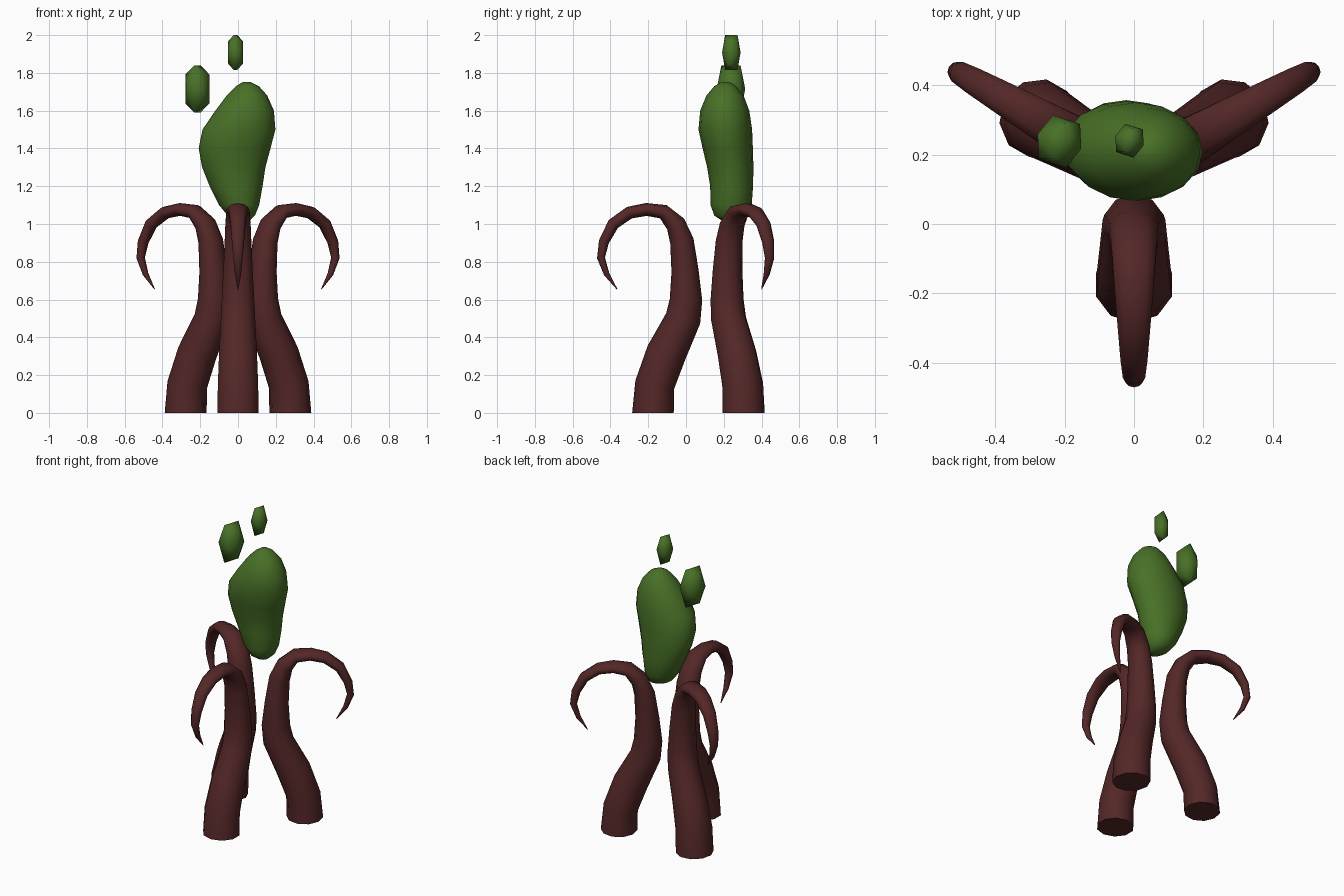
import bpy, bmesh, math
from mathutils import Vector, Matrix

cube = bpy.data.objects.get("Cube")
if cube:
    bpy.data.objects.remove(cube)

CENTRE_Y = 0.145  # axis shared by the three tentacles


def material(name, colour):
    mat = bpy.data.materials.new(name)
    mat.use_nodes = True
    mat.diffuse_color = (*colour, 1)
    mat.node_tree.nodes["Principled BSDF"].inputs["Base Color"].default_value = (*colour, 1)
    return mat


brown = material("dark red brown", (0.088, 0.020, 0.020))
green = material("moss green", (0.065, 0.162, 0.020))


def finish(name, bm, mat, angle=50):
    bmesh.ops.recalc_face_normals(bm, faces=bm.faces)
    mesh = bpy.data.meshes.new(name)
    bm.to_mesh(mesh)
    bm.free()
    mesh.materials.append(mat)
    mesh.shade_smooth()
    mesh.set_sharp_from_angle(angle=math.radians(angle))
    obj = bpy.data.objects.new(name, mesh)
    bpy.context.collection.objects.link(obj)
    return obj


def loft(rings):
    """Skin a list of point rings and cap both ends."""
    bm = bmesh.new()
    loops = [[bm.verts.new(p) for p in ring] for ring in rings]
    count = len(loops[0])
    for a, b in zip(loops, loops[1:]):
        for i in range(count):
            j = (i + 1) % count
            bm.faces.new((a[i], a[j], b[j], b[i]))
    bm.faces.new(loops[0])
    bm.faces.new(loops[-1])
    return bm


def ellipse(centre, u, v, sides):
    steps = [math.tau * i / sides for i in range(sides)]
    return [centre + u * math.cos(t) + v * math.sin(t) for t in steps]


# Tentacle path: y, z, radius in the bending plane, radius sideways
path = [
    (-.175, 0, .11, .115), (-.165, .15, .105, .112), (-.105, .315, .106, .105),
    (-.015, .50, .094, .095), (0, .60, .086, .09), (-.005, .75, .072, .082),
    (-.022, .91, .063, .074), (-.055, 1.0, .053, .07), (-.12, 1.065, .039, .064),
    (-.21, 1.077, .034, .057), (-.30, 1.06, .033, .049), (-.385, 1.0, .032, .041),
    (-.435, .905, .027, .034), (-.45, .82, .021, .026), (-.42, .735, .015, .017),
    (-.365, .655, .002, .002),
]


def tentacle(name, turn):
    points = [Vector((0, y - CENTRE_Y, z)) for y, z, _, _ in path]
    spin = Matrix.Rotation(math.radians(turn), 3, "Z")
    shift = Vector((0, CENTRE_Y, 0))
    side = Vector((1, 0, 0))
    rings = []
    for i, p in enumerate(points):
        ahead, behind = points[min(i + 1, len(points) - 1)], points[max(i - 1, 0)]
        tangent = (ahead - p).normalized() + (p - behind).normalized()
        if i == 0:
            tangent = Vector((0, 0, 1))
        across = tangent.normalized().cross(side)
        ring = ellipse(p, across * path[i][2], side * path[i][3], 10)
        rings.append([spin @ q + shift for q in ring])
    finish(name, loft(rings), brown)


for name, turn in (("front_tentacle", 0), ("left_tentacle", 120), ("right_tentacle", 240)):
    tentacle(name, turn)

# Leaning body: height, x limits, y limits
body = [
    (1.018, -.01, .06, .19, .26), (1.045, -.055, .09, .15, .32),
    (1.10, -.10, .112, .13, .348), (1.20, -.15, .13, .128, .355),
    (1.30, -.19, .145, .112, .357), (1.40, -.208, .172, .088, .354),
    (1.50, -.188, .198, .066, .350), (1.60, -.12, .19, .075, .335),
    (1.68, -.06, .155, .108, .305), (1.73, -.01, .11, .15, .265),
    (1.752, .025, .065, .19, .23),
]
rings = []
for z, x0, x1, y0, y1 in body:
    middle = Vector(((x0 + x1) / 2, (y0 + y1) / 2, z))
    rings.append(ellipse(middle, Vector(((x1 - x0) / 2, 0, 0)), Vector((0, (y1 - y0) / 2, 0)), 16))
finish("body_blob", loft(rings), green, 70)


def droplet(name, centre, width, height):
    """Stretched icosahedron standing on an edge."""
    g = (1 + math.sqrt(5)) / 2
    bm = bmesh.new()
    for a in (-1, 1):
        for b in (-1, 1):
            for p in ((a, b * g, 0), (a * g, 0, b), (0, a * 1.3, b * g)):
                bm.verts.new((p[0] * width, p[1] * width, p[2] * height / g))
    bmesh.ops.convex_hull(bm, input=bm.verts)
    bmesh.ops.rotate(bm, verts=bm.verts, matrix=Matrix.Rotation(math.radians(-18), 3, "Z"))
    bmesh.ops.translate(bm, verts=bm.verts, vec=centre)
    finish(name, bm, green, 65)


droplet("large_droplet", (-.215, .238, 1.715), .041, .125)
droplet("small_droplet", (-.013, .24, 1.908), .0265, .092)
